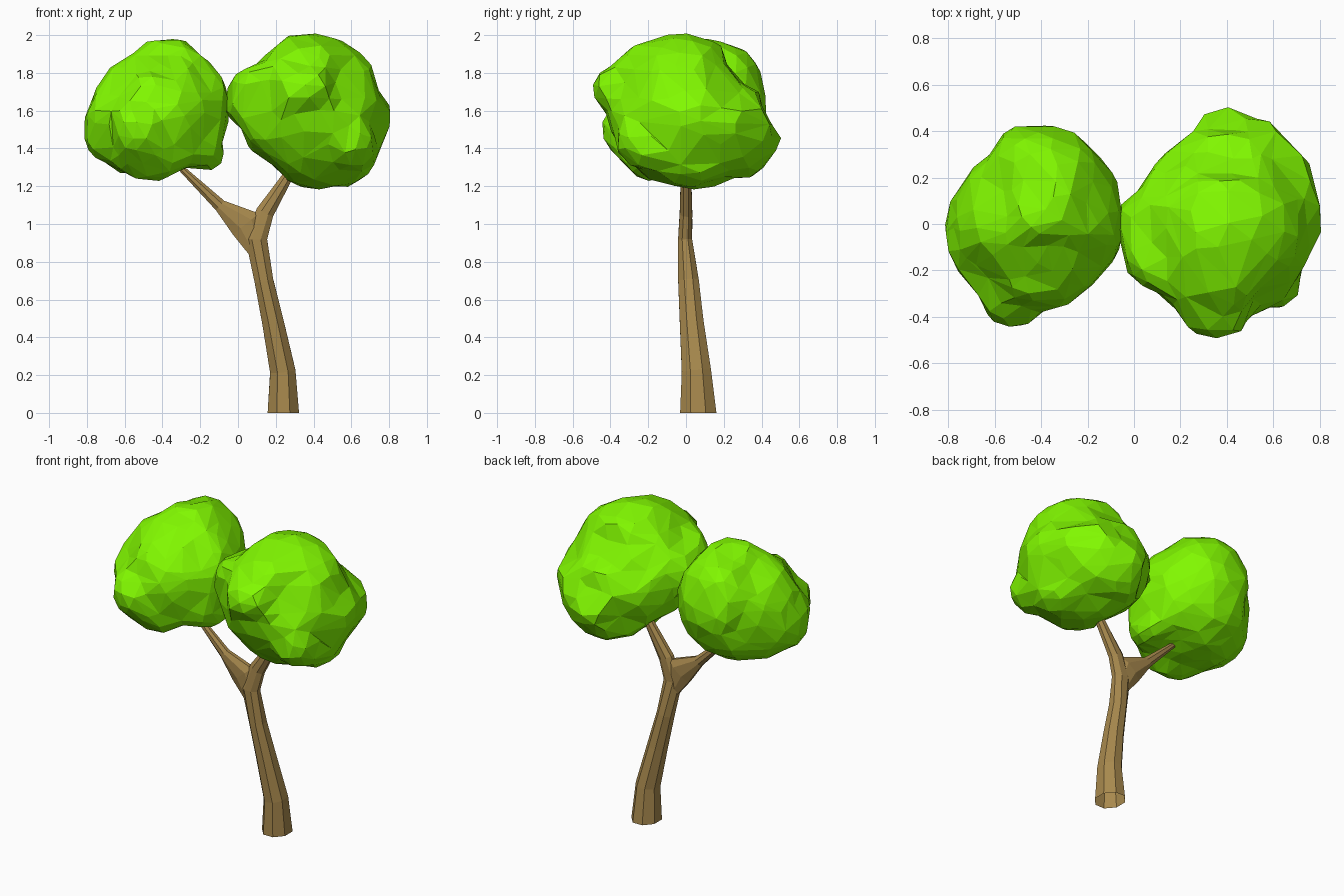
import bpy, bmesh, math
from mathutils import Vector


def material(name, color):
    m = bpy.data.materials.new(name)
    m.diffuse_color = (*color, 1)
    return m


GREEN = material("leaf_green", (0.22, 0.94, 0.0))
BROWN = material("bark_brown", (0.39, 0.25, 0.075))


def finish(bm, name, mat):
    bmesh.ops.recalc_face_normals(bm, faces=bm.faces)
    me = bpy.data.meshes.new(name)
    bm.to_mesh(me)
    bm.free()
    ob = bpy.data.objects.new(name, me)
    me.materials.append(mat)
    bpy.context.collection.objects.link(ob)
    return ob


def tube(name, stations, sides=8):
    """Faceted limb, open at the start; each station is x, y, z, in-plane radius, depth radius."""
    bm = bmesh.new()
    pts = [Vector(s[:3]) for s in stations]
    rings = []
    for i, (p, s) in enumerate(zip(pts, stations)):
        t = (pts[min(i + 1, len(pts) - 1)] - pts[max(i - 1, 0)]).normalized()
        if p.z == 0:
            t = Vector((0, 0, 1))
        u = Vector((0, 1, 0)).cross(t).normalized()
        v = t.cross(u)
        ring = []
        for k in range(sides):
            a = 2 * math.pi * (k + 0.5) / sides
            ring.append(bm.verts.new(p + u * math.cos(a) * s[3] + v * math.sin(a) * s[4]))
        rings.append(ring)
    for a, b in zip(rings, rings[1:]):
        for k in range(sides):
            j = (k + 1) % sides
            bm.faces.new((a[k], a[j], b[j], b[k]))
    bm.faces.new(rings[-1])
    return finish(bm, name, BROWN)


def crown(name, center, points):
    """Lumpy leaf mass: a sphere pushed out towards surface points, then faceted."""
    c = Vector(center)
    targets = [((Vector(p) - c).normalized(), (Vector(p) - c).length) for p in points]
    bm = bmesh.new()
    bmesh.ops.create_icosphere(bm, subdivisions=4, radius=1)
    for v in bm.verts:
        d = v.co.normalized()
        total = weight = 0
        for t, r in targets:
            w = 1 / ((1 - d.dot(t)) + 0.025) ** 3
            total += w * r
            weight += w
        v.co = c + d * (total / weight)
    ob = finish(bm, name, GREEN)
    dec = ob.modifiers.new("facets", "DECIMATE")
    dec.ratio = 0.3
    return ob


# Trunk, bending up into the right branch
tube("trunk", [
    (0.24, 0.065, 0, 0.09, 0.104), (0.237, 0.055, 0.22, 0.073, 0.084),
    (0.185, 0.03, 0.48, 0.062, 0.068), (0.137, 0.013, 0.7, 0.054, 0.059),
    (0.097, -0.005, 0.92, 0.062, 0.04), (0.142, 0, 1.06, 0.052, 0.036),
    (0.268, 0, 1.26, 0.03, 0.03), (0.31, 0, 1.34, 0.026, 0.026)])

# Left branch, flaring where it joins the fork
tube("left_branch", [
    (0.1, 0, 0.86, 0.052, 0.03), (0.042, 0, 1.0, 0.096, 0.036),
    (-0.095, 0, 1.098, 0.036, 0.03), (-0.30, 0, 1.295, 0.018, 0.02),
    (-0.34, 0, 1.34, 0.016, 0.018)])

# Right leaf crown
crown("right_crown", (0.38, 0, 1.6), [
    (0.44, -0.05, 2.0), (0.3, -0.15, 1.98), (0.58, -0.05, 1.95), (0.12, -0.05, 1.87),
    (-0.02, -0.2, 1.73), (-0.07, 0, 1.64), (0.03, 0, 1.47), (0.2, 0, 1.3),
    (0.32, -0.05, 1.21), (0.47, 0.1, 1.2), (0.66, 0.05, 1.24), (0.72, 0.1, 1.37),
    (0.81, 0.04, 1.58), (0.74, 0, 1.72), (0.68, -0.05, 1.87),
    (0.36, -0.49, 1.74), (0.36, -0.34, 1.89), (0.4, -0.33, 1.38), (0.1, -0.3, 1.62),
    (0.67, -0.33, 1.4), (0.57, -0.3, 1.72), (0.4, 0.5, 1.43), (0.4, 0.4, 1.61),
    (0.4, 0.25, 1.8), (0.4, 0.13, 1.97), (0.4, 0.41, 1.3), (0.2, 0.33, 1.47),
    (0.05, 0.2, 1.6), (0.69, 0.33, 1.5), (0.57, 0.43, 1.44), (0.62, 0.22, 1.74),
    (0.4, 0.2, 1.22), (0.45, -0.2, 1.25), (0.4, -0.41, 1.56), (0.72, -0.2, 1.55),
    (0.56, -0.37, 1.55), (0.2, 0.25, 1.75)])

# Left leaf crown
crown("left_crown", (-0.43, 0, 1.6), [
    (-0.33, 0.18, 1.97), (-0.43, 0.12, 1.95), (-0.6, 0.08, 1.86), (-0.71, 0.03, 1.78),
    (-0.77, -0.03, 1.65), (-0.81, -0.08, 1.55), (-0.79, -0.08, 1.4), (-0.67, 0, 1.3),
    (-0.5, 0, 1.26), (-0.4, 0.05, 1.26), (-0.27, 0, 1.3), (-0.09, -0.03, 1.31),
    (-0.08, 0, 1.45), (-0.05, 0, 1.62), (-0.06, 0, 1.72), (-0.17, 0.05, 1.87),
    (-0.58, -0.42, 1.46), (-0.3, -0.35, 1.55), (-0.2, -0.28, 1.6), (-0.45, -0.34, 1.7),
    (-0.5, -0.3, 1.29), (-0.69, -0.27, 1.5), (-0.4, -0.18, 1.84), (-0.63, -0.2, 1.73),
    (-0.48, 0.42, 1.66), (-0.3, 0.39, 1.75), (-0.36, 0.34, 1.89), (-0.13, 0.27, 1.6),
    (-0.65, 0.28, 1.6), (-0.43, 0.35, 1.4), (-0.43, 0.2, 1.28), (-0.23, -0.18, 1.8)])
